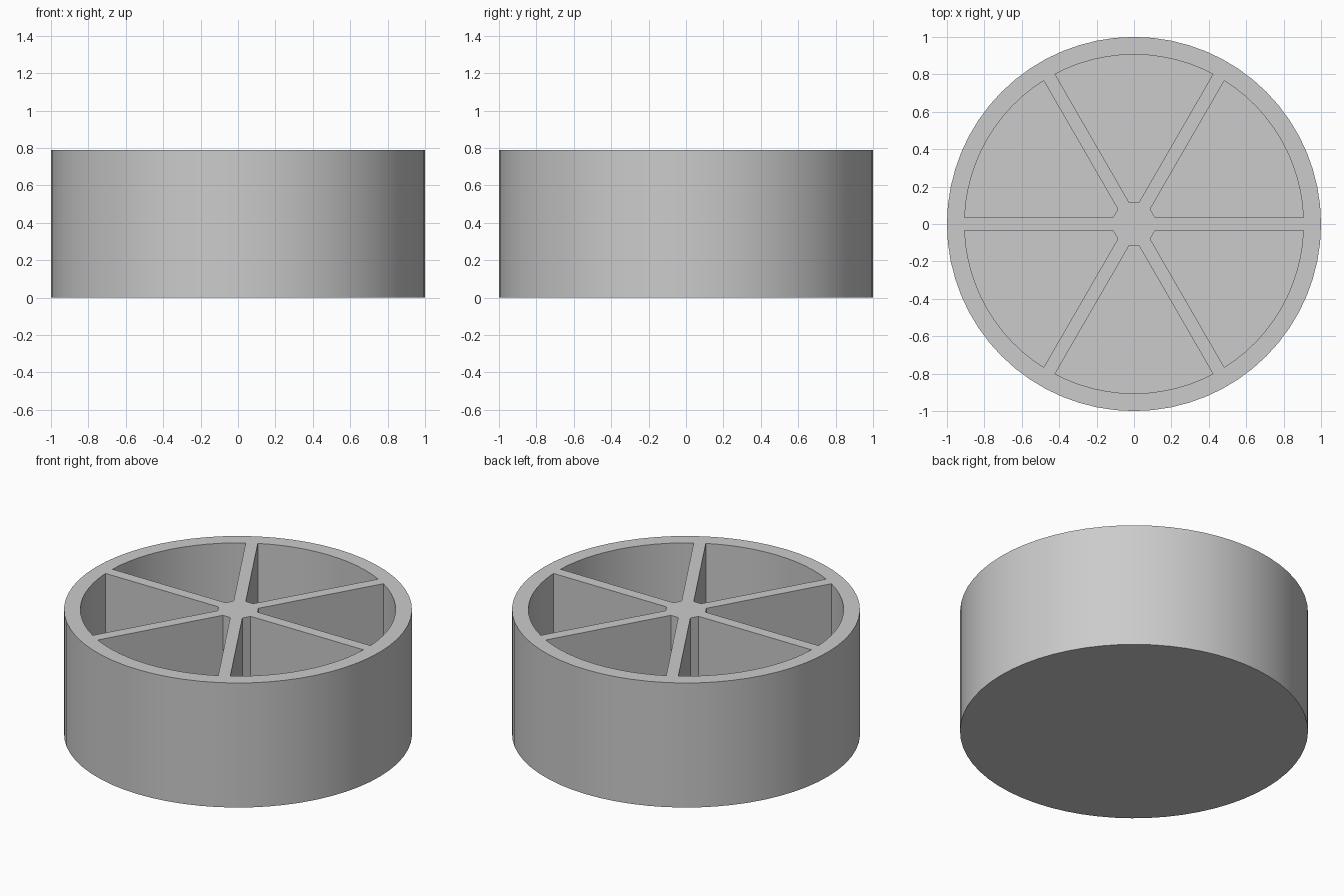
import bpy, bmesh, math

if "Cube" in bpy.data.objects:
    bpy.data.objects.remove(bpy.data.objects["Cube"])

R, H = 1.0, 0.79          # drum radius and height
INNER_R = 0.906           # inside of the rim wall
HALF_SPOKE = 0.035        # half the divider thickness
HUB = 0.115               # apothem of the hexagonal hub
FLOOR = 0.08              # floor thickness
ARC_STEPS = 12


def pocket_profile(mid):
    """Outline of one wedge-shaped pocket, centred on angle mid."""
    half = math.radians(30)
    limit = half - math.asin(HALF_SPOKE / INNER_R)
    pts = [(INNER_R * math.cos(a), INNER_R * math.sin(a))
           for a in (-limit + 2 * limit * i / ARC_STEPS for i in range(ARC_STEPS + 1))]
    y = HUB * math.tan(half) - HALF_SPOKE / math.cos(half)
    pts += [(HUB, y), (HUB, -y)]
    c, s = math.cos(mid), math.sin(mid)
    return [(x * c - v * s, x * s + v * c) for x, v in pts]


def make_object(name, bm):
    bmesh.ops.recalc_face_normals(bm, faces=bm.faces)
    mesh = bpy.data.meshes.new(name)
    bm.to_mesh(mesh)
    bm.free()
    obj = bpy.data.objects.new(name, mesh)
    bpy.context.collection.objects.link(obj)
    return obj


# Solid drum
bpy.ops.mesh.primitive_cylinder_add(vertices=64, radius=R, depth=H, location=(0, 0, H / 2))
drum = bpy.context.object
drum.name = "divided_round_tray"

# Six pocket cutters
bm = bmesh.new()
for i in range(6):
    outline = pocket_profile(math.radians(30 + 60 * i))
    face = bm.faces.new([bm.verts.new((x, y, FLOOR)) for x, y in outline])
    ext = bmesh.ops.extrude_face_region(bm, geom=[face])
    top = [v for v in ext["geom"] if isinstance(v, bmesh.types.BMVert)]
    bmesh.ops.translate(bm, verts=top, vec=(0, 0, H))
cutter = make_object("pocket_cutter", bm)
cutter.hide_render = True

# Carve the pockets, leaving rim, dividers, hub and floor
mod = drum.modifiers.new("pockets", 'BOOLEAN')
mod.operation = 'DIFFERENCE'
mod.solver = 'EXACT'
mod.object = cutter
bpy.ops.object.select_all(action='DESELECT')
drum.select_set(True)
bpy.context.view_layer.objects.active = drum
bpy.ops.object.modifier_apply(modifier=mod.name)
bpy.data.objects.remove(cutter)
bpy.ops.object.shade_smooth_by_angle(angle=math.radians(30))
